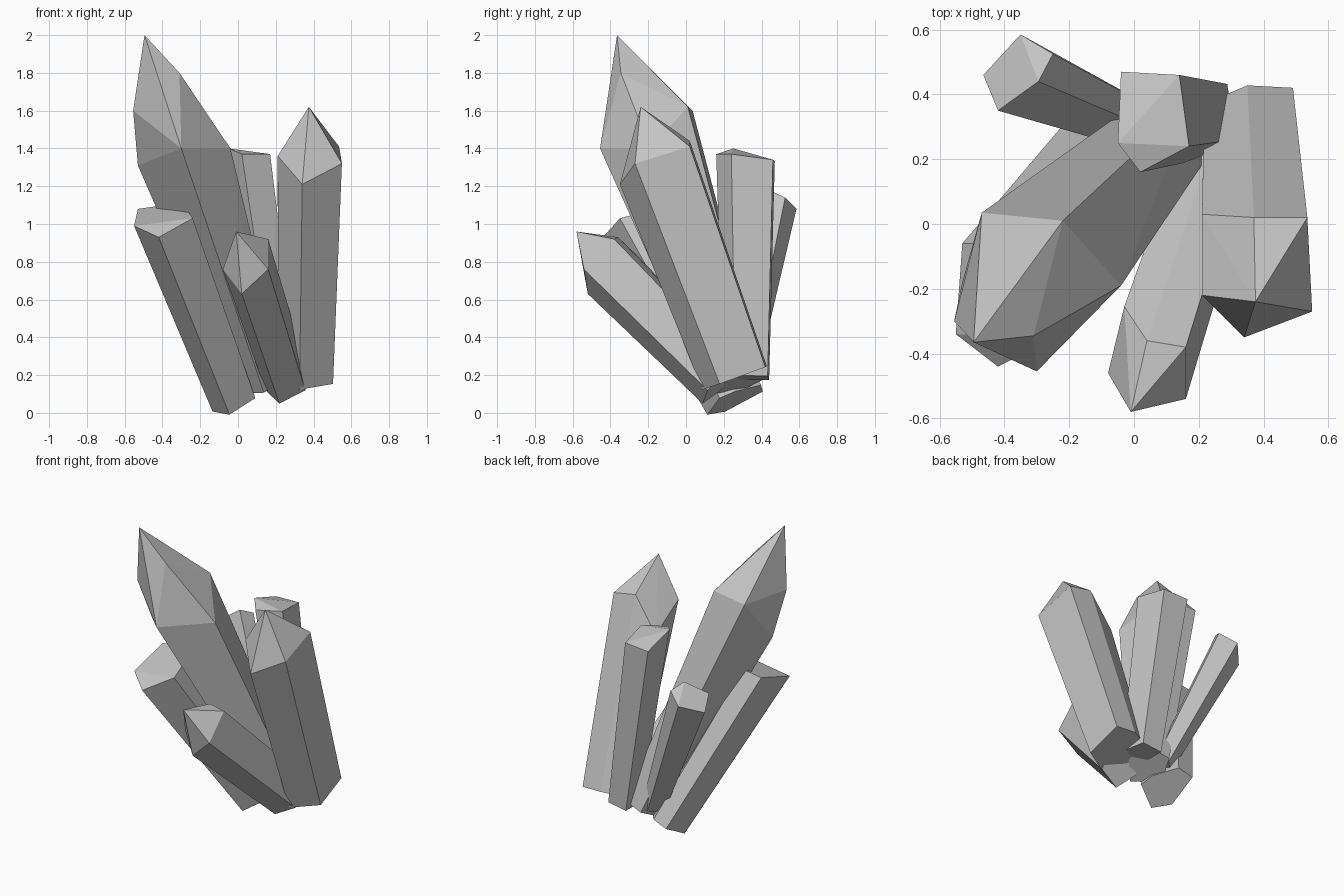
import bpy
import bmesh
from mathutils import Vector

default_cube = bpy.data.objects.get("Cube")
if default_cube:
    bpy.data.objects.remove(default_cube, do_unlink=True)

# One plain grey stone colour for the whole cluster
stone = bpy.data.materials.new("grey_stone")
stone.use_nodes = True
stone_colour = (0.55, 0.55, 0.55, 1.0)
stone.diffuse_color = stone_colour
stone.node_tree.nodes["Principled BSDF"].inputs["Base Color"].default_value = stone_colour


def crystal(name, foot, taper, shoulder, tips=()):
    """Faceted shard: the shoulder ring is shrunk square to the axis to make
    the foot, and the shaft and pointed cap are wrapped as one convex solid."""
    ring = [Vector(point) for point in shoulder]
    foot = Vector(foot)
    centre = sum(ring, Vector()) / len(ring)
    axis = (centre - foot).normalized()

    base = []
    for point in ring:
        offset = point - centre
        offset -= axis * offset.dot(axis)
        base.append(foot + offset * taper)

    bm = bmesh.new()
    for point in base + ring + [Vector(tip) for tip in tips]:
        bm.verts.new(point)
    hull = bmesh.ops.convex_hull(bm, input=bm.verts[:])
    loose = {item for item in hull["geom_interior"] + hull["geom_unused"]
             if isinstance(item, bmesh.types.BMVert)}
    bmesh.ops.delete(bm, geom=list(loose), context="VERTS")
    bmesh.ops.dissolve_limit(bm, angle_limit=0.03, verts=bm.verts[:], edges=bm.edges[:])
    bmesh.ops.recalc_face_normals(bm, faces=bm.faces[:])

    mesh = bpy.data.meshes.new(name)
    bm.to_mesh(mesh)
    bm.free()
    mesh.materials.append(stone)
    shard = bpy.data.objects.new(name, mesh)
    bpy.context.collection.objects.link(shard)
    return shard


# Tallest shard, leaning forward with a long off-centre point
crystal("tall_crystal", foot=(.11, .28, .15), taper=.55,
        shoulder=[(-.22, .01, 1.62), (-.47, .035, 1.6), (-.53, -.18, 1.31),
                  (-.555, -.3, 1.6), (-.3, -.455, 1.4), (-.04, -.19, 1.4)],
        tips=[(-.495, -.365, 2), (-.31, -.345, 1.8)])

# Second tallest shard, pointed
crystal("side_crystal", foot=(.35, .285, .195), taper=.85,
        shoulder=[(.34, -.35, 1.21), (.55, -.27, 1.32), (.535, .02, 1.41),
                  (.37, .02, 1.44), (.21, .03, 1.21), (.21, -.22, 1.36)],
        tips=[(.375, -.24, 1.62)])

# Blunt upright shard behind the middle
crystal("blunt_crystal", foot=(.22, .32, .185), taper=.78,
        shoulder=[(-.05, .25, 1.4), (.02, .16, 1.37), (.17, .24, 1.37),
                  (.14, .46, 1.34), (-.04, .47, 1.33)])

# Blunt shard leaning out beside the tallest one
crystal("leaning_crystal", foot=(-.03, .26, .075), taper=.78,
        shoulder=[(-.55, -.34, .99), (-.42, -.44, .93), (-.24, -.35, 1.03),
                  (-.26, -.24, 1.06), (-.39, -.06, 1.1), (-.53, -.06, 1.08)])

# Short shard leaning toward the front
crystal("front_crystal", foot=(.25, .205, .175), taper=.88,
        shoulder=[(.16, -.54, .76), (.02, -.52, .63), (-.08, -.46, .76),
                  (-.03, -.255, .83), (.04, -.36, .93), (.16, -.38, .92)],
        tips=[(-.01, -.58, .96)])

# Slim shard leaning toward the back
crystal("back_crystal", foot=(.03, .305, .19), taper=.6,
        shoulder=[(-.35, .585, 1.08), (-.25, .525, 1.14), (-.295, .44, 1.18),
                  (-.42, .35, 1.1), (-.465, .46, 1.02)])
